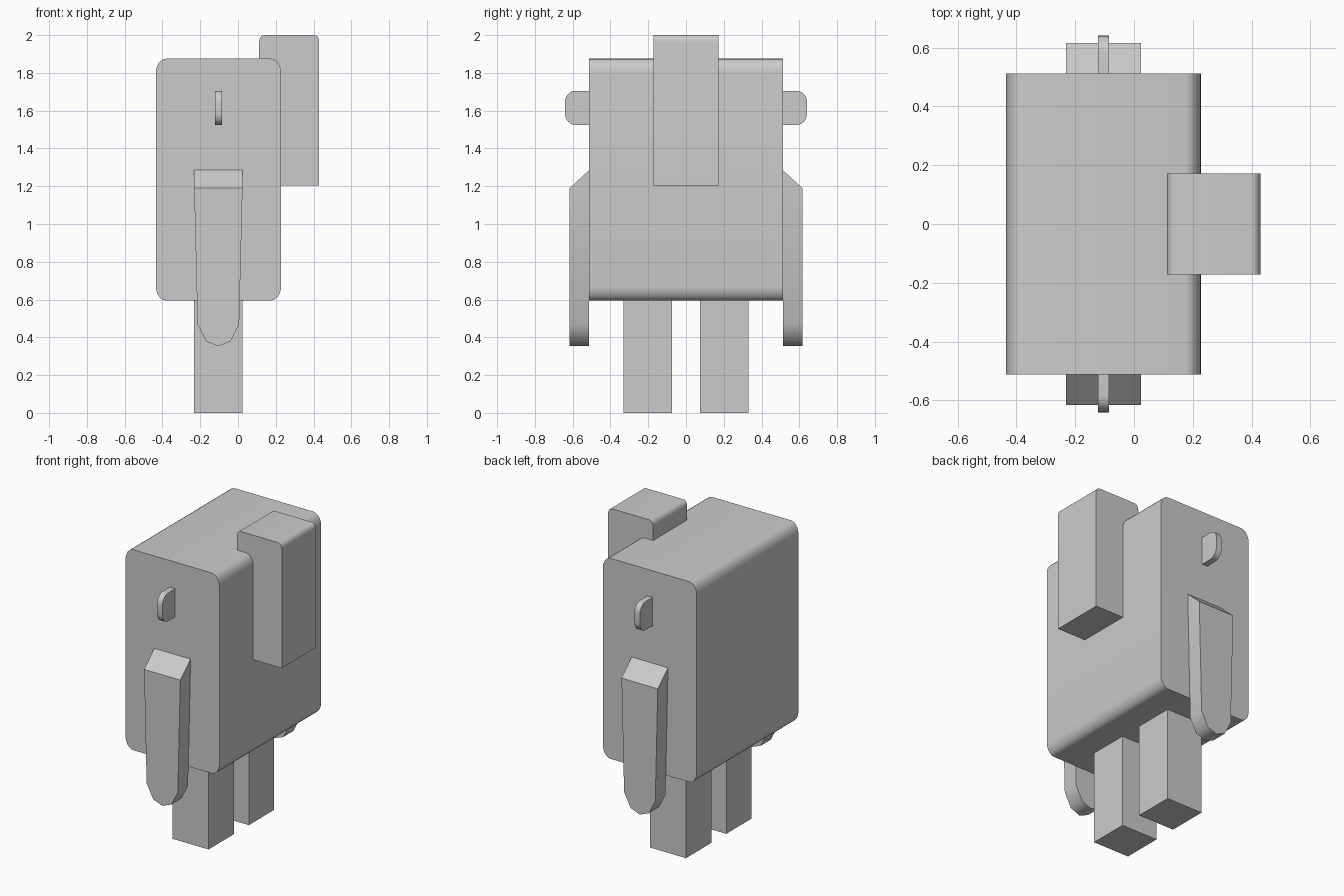
import bpy, bmesh, math
from mathutils import Vector

cube = bpy.data.objects.get("Cube")
if cube:
    bpy.data.objects.remove(cube, do_unlink=True)

GREY = (0.6, 0.6, 0.6, 1.0)
grey = bpy.data.materials.new("plain grey")
grey.use_nodes = True
grey.diffuse_color = GREY
grey.node_tree.nodes["Principled BSDF"].inputs["Base Color"].default_value = GREY


def rounded(u0, u1, v0, v1, corners, ru, rv, steps=6):
    """Counter-clockwise rectangle; corners flags which of BL, BR, TR, TL are rounded."""
    pts = []
    data = [(u0, v0, 1, 1, 180), (u1, v0, -1, 1, 270), (u1, v1, -1, -1, 0), (u0, v1, 1, -1, 90)]
    for (u, v, su, sv, start), soft in zip(data, corners):
        if not soft:
            pts.append((u, v))
            continue
        for i in range(steps + 1):
            a = math.radians(start + 90 * i / steps)
            pts.append((u + su * ru + ru * math.cos(a), v + sv * rv + rv * math.sin(a)))
    return pts


def prism(name, profile, lo, hi, axis="y", smooth=30, edit=None):
    """Extrude a profile along y (profile in x, z) or along x (profile in y, z)."""
    place = (lambda u, v, d: (u, d, v)) if axis == "y" else (lambda u, v, d: (d, u, v))
    bm = bmesh.new()
    face = bm.faces.new([bm.verts.new(place(u, v, lo)) for u, v in profile])
    ext = bmesh.ops.extrude_face_region(bm, geom=[face])
    moved = [g for g in ext["geom"] if isinstance(g, bmesh.types.BMVert)]
    bmesh.ops.translate(bm, verts=moved, vec=Vector(place(0, 0, hi - lo)))
    if edit:
        for v in bm.verts:
            edit(v)
    bmesh.ops.recalc_face_normals(bm, faces=bm.faces)
    mesh = bpy.data.meshes.new(name)
    bm.to_mesh(mesh)
    bm.free()
    mesh.materials.append(grey)
    obj = bpy.data.objects.new(name, mesh)
    bpy.context.collection.objects.link(obj)
    bpy.ops.object.select_all(action="DESELECT")
    obj.select_set(True)
    bpy.context.view_layer.objects.active = obj
    bpy.ops.object.shade_smooth_by_angle(angle=math.radians(smooth))
    return obj


# Body: tall block with soft long edges
prism("body", rounded(-0.435, 0.228, 0.595, 1.875, (1, 1, 1, 1), 0.055, 0.075), -0.513, 0.513)

# Block hooked over the top edge of the body
prism("hooked_block", [(0.228, 1.205), (0.43, 1.205)]
      + rounded(0.112, 0.43, 1.75, 2.0, (0, 0, 1, 1), 0.028, 0.036)[2:]
      + [(0.112, 1.75), (0.2, 1.75), (0.2, 1.205)], -0.172, 0.172)

# Arm outline: tapered, with a blunt rounded end
arm_outline = [(-0.232, 1.285), (-0.214, 0.468), (-0.168, 0.378), (-0.104, 0.353),
               (-0.04, 0.378), (0.006, 0.468), (0.024, 1.285)]


def slope_shoulder(v):
    if v.co.z > 1.2 and abs(v.co.y) > 0.6:
        v.co.z = 1.19


for side, s in (("front", -1), ("back", 1)):
    # Legs
    lo, hi = sorted((s * 0.075, s * 0.331))
    prism(side + "_leg", rounded(-0.232, 0.024, 0, 0.62, (0, 0, 0, 0), 0, 0), lo, hi)
    # Arms with sloped shoulders
    prism(side + "_arm", arm_outline, s * 0.513, s * 0.616, smooth=45, edit=slope_shoulder)
    # Thin rounded tabs
    tab = [(s * y, z) for y, z in rounded(0.5, 0.641, 1.525, 1.705, (0, 1, 1, 0), 0.055, 0.06)]
    prism(side + "_tab", tab, -0.123, -0.085, axis="x")
